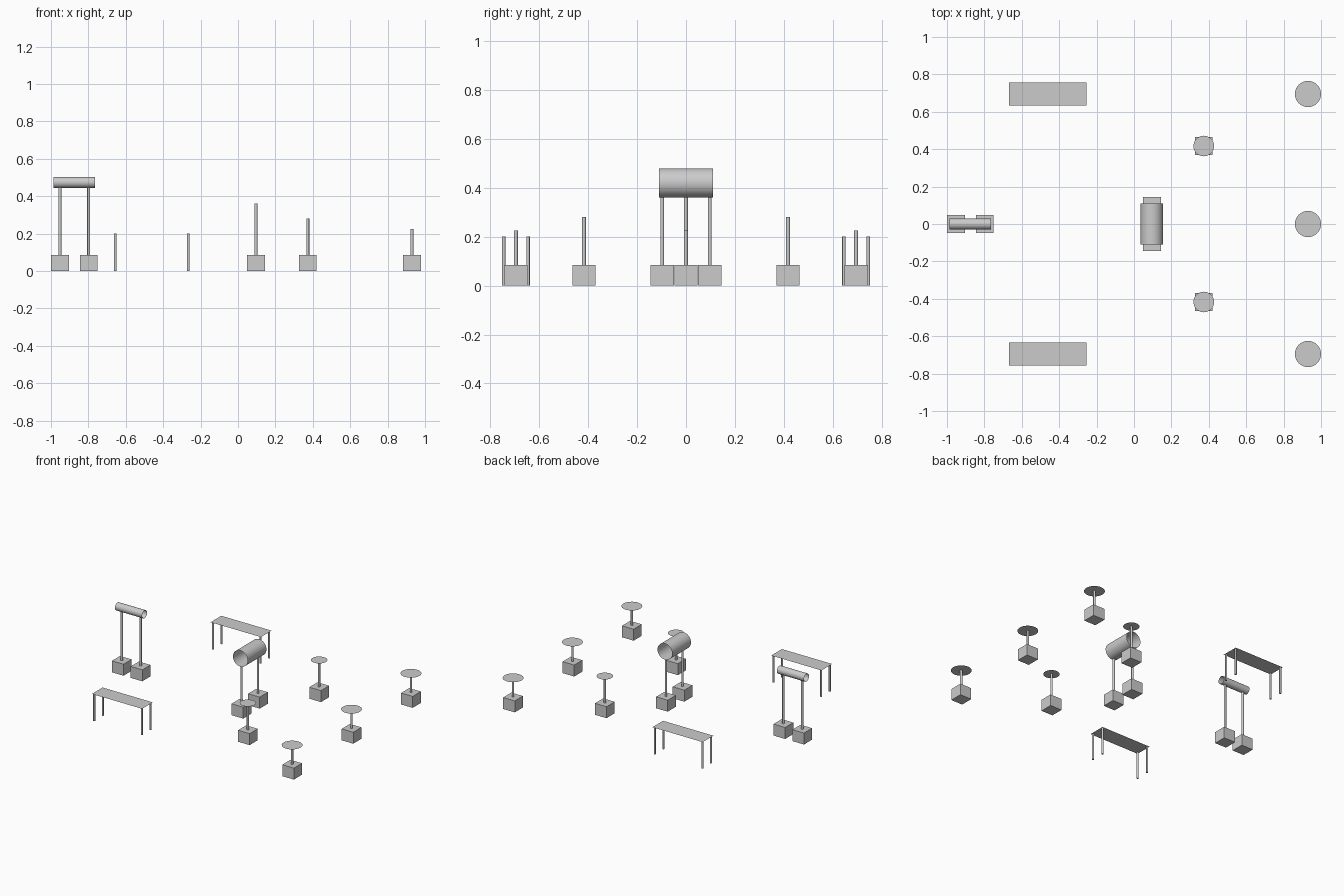
import bpy, bmesh
from math import pi
from mathutils import Matrix

if "Cube" in bpy.data.objects:
    bpy.data.objects.remove(bpy.data.objects["Cube"])

BLOCK_W, BLOCK_H, POST_R = 0.095, 0.085, 0.008


def finish(bm, name, loc, smooth=False):
    me = bpy.data.meshes.new(name)
    bm.to_mesh(me)
    bm.free()
    for p in me.polygons:
        p.use_smooth = smooth and len(p.vertices) == 4
    ob = bpy.data.objects.new(name, me)
    ob.location = loc
    bpy.context.collection.objects.link(ob)
    return ob


def block(name, x, y):
    bm = bmesh.new()
    bmesh.ops.create_cube(bm, size=1)
    bmesh.ops.scale(bm, vec=(BLOCK_W, BLOCK_W, BLOCK_H), verts=bm.verts)
    finish(bm, name, (x, y, BLOCK_H / 2))


def post(name, x, y, z0, z1, r=POST_R):
    bm = bmesh.new()
    bmesh.ops.create_cone(bm, cap_ends=True, segments=16, radius1=r, radius2=r, depth=z1 - z0)
    finish(bm, name, (x, y, (z0 + z1) / 2), True)


def tube(name, loc, r, length, axis):
    # open-ended thin roll lying along the given axis
    bm = bmesh.new()
    bmesh.ops.create_cone(bm, cap_ends=False, segments=32, radius1=r, radius2=r, depth=length)
    rot = Matrix.Rotation(pi / 2, 3, 'Y' if axis == 'X' else 'X')
    bmesh.ops.rotate(bm, matrix=rot, verts=bm.verts)
    finish(bm, name, loc, True)


def stand(name, x, y, top):
    block(name + "_base", x, y)
    post(name + "_post", x, y, BLOCK_H, top)


def table(name, x, y, z, r):
    stand(name, x, y, z)
    bm = bmesh.new()
    bmesh.ops.create_circle(bm, cap_ends=True, segments=32, radius=r)
    finish(bm, name + "_top", (x, y, z))


# Narrow roll on two stands, along x
for x in (-0.952, -0.798):
    stand("narrow_roll_stand", x, 0, 0.446)
tube("narrow_roll", (-0.876, 0, 0.474), 0.029, 0.222, 'X')

# Wide roll on two stands, along y
for y in (-0.097, 0.097):
    stand("wide_roll_stand", 0.096, y, 0.36)
tube("wide_roll", (0.096, 0, 0.419), 0.06, 0.22, 'Y')

# Round tables
for y in (-0.417, 0.417):
    table("small_table", 0.373, y, 0.281, 0.055)
for y in (-0.695, 0, 0.695):
    table("low_table", 0.93, y, 0.225, 0.07)

# Thin-topped benches with four legs
for y in (-0.695, 0.695):
    bm = bmesh.new()
    bmesh.ops.create_grid(bm, x_segments=1, y_segments=1, size=0.5)
    bmesh.ops.scale(bm, vec=(0.412, 0.125, 1), verts=bm.verts)
    finish(bm, "bench_top", (-0.461, y, 0.2))
    for sx in (-1, 1):
        for sy in (-1, 1):
            post("bench_leg", -0.461 + sx * 0.195, y + sy * 0.05, 0, 0.2, 0.007)
